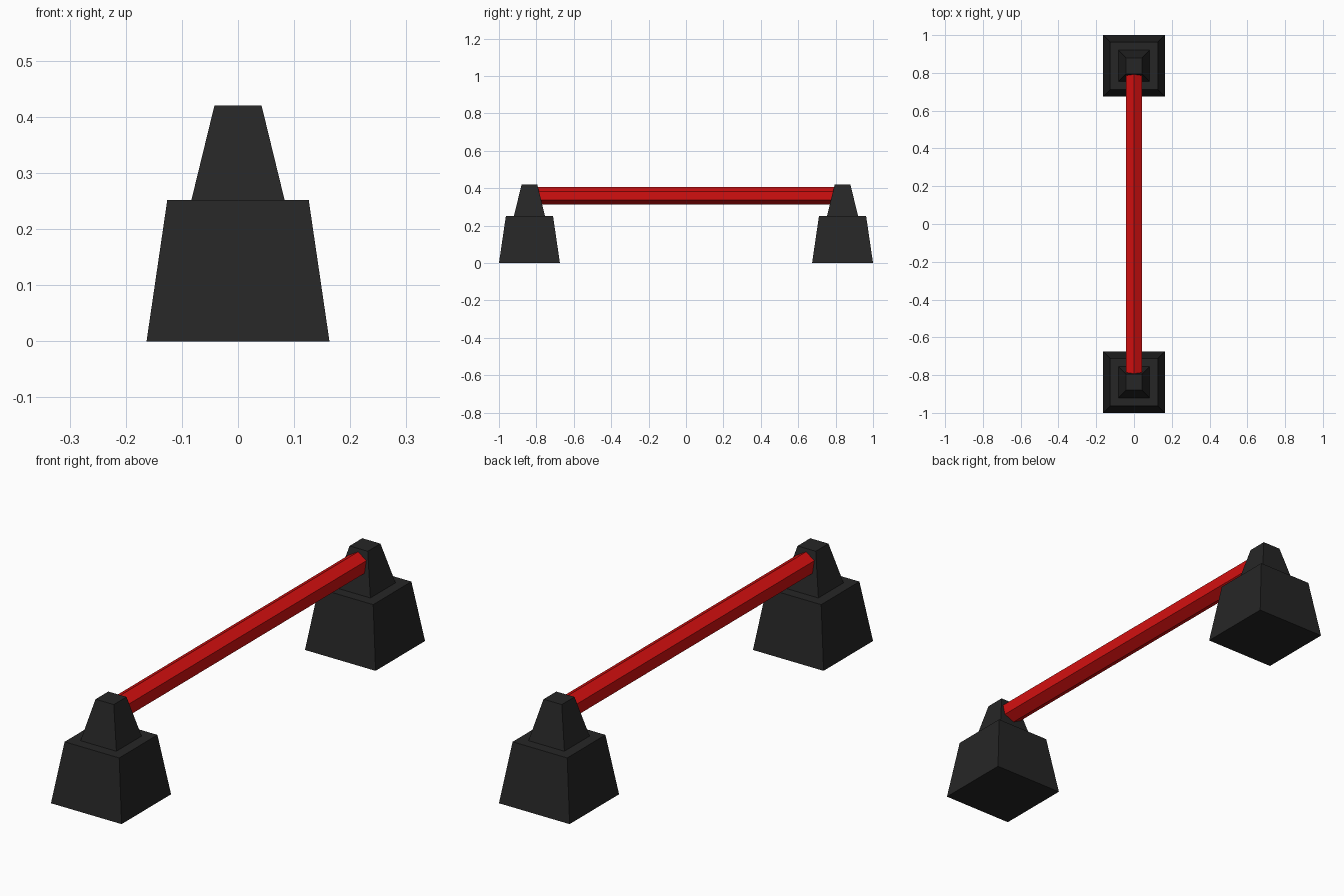
import bpy
import math

cube = bpy.data.objects.get("Cube")
if cube:
    bpy.data.objects.remove(cube, do_unlink=True)


def material(name, rgb):
    mat = bpy.data.materials.new(name)
    mat.use_nodes = True
    color = (*rgb, 1)
    mat.diffuse_color = color
    mat.node_tree.nodes["Principled BSDF"].inputs["Base Color"].default_value = color
    return mat


black = material("matte black", (0.019, 0.019, 0.019))
red = material("bright red", (0.65, 0.005, 0.005))


def finish(name, mat):
    obj = bpy.context.object
    obj.name = name
    obj.data.materials.append(mat)
    bpy.ops.object.transform_apply(location=False, rotation=True, scale=True)


def tapered_block(name, y, z0, z1, half_bottom, half_top):
    # four-sided frustum with sides facing the axes
    bpy.ops.mesh.primitive_cone_add(
        vertices=4, radius1=half_bottom * math.sqrt(2), radius2=half_top * math.sqrt(2),
        depth=z1 - z0, location=(0, y, (z0 + z1) / 2), rotation=(0, 0, math.pi / 4))
    finish(name, black)


# Two weighted feet, each a wide base with a narrower post on top
for side, label in ((-1, "front"), (1, "back")):
    y = side * 0.837
    tapered_block(label + "_base", y, 0, 0.252, 0.163, 0.126)
    tapered_block(label + "_post", y, 0.252, 0.42, 0.083, 0.042)

# Hexagonal crossbar with a ridge upward, its ends set into the posts
bpy.ops.mesh.primitive_cylinder_add(
    vertices=6, radius=0.048, depth=1.64, location=(0, 0, 0.36),
    rotation=(math.pi / 2, 0, 0))
finish("crossbar", red)
